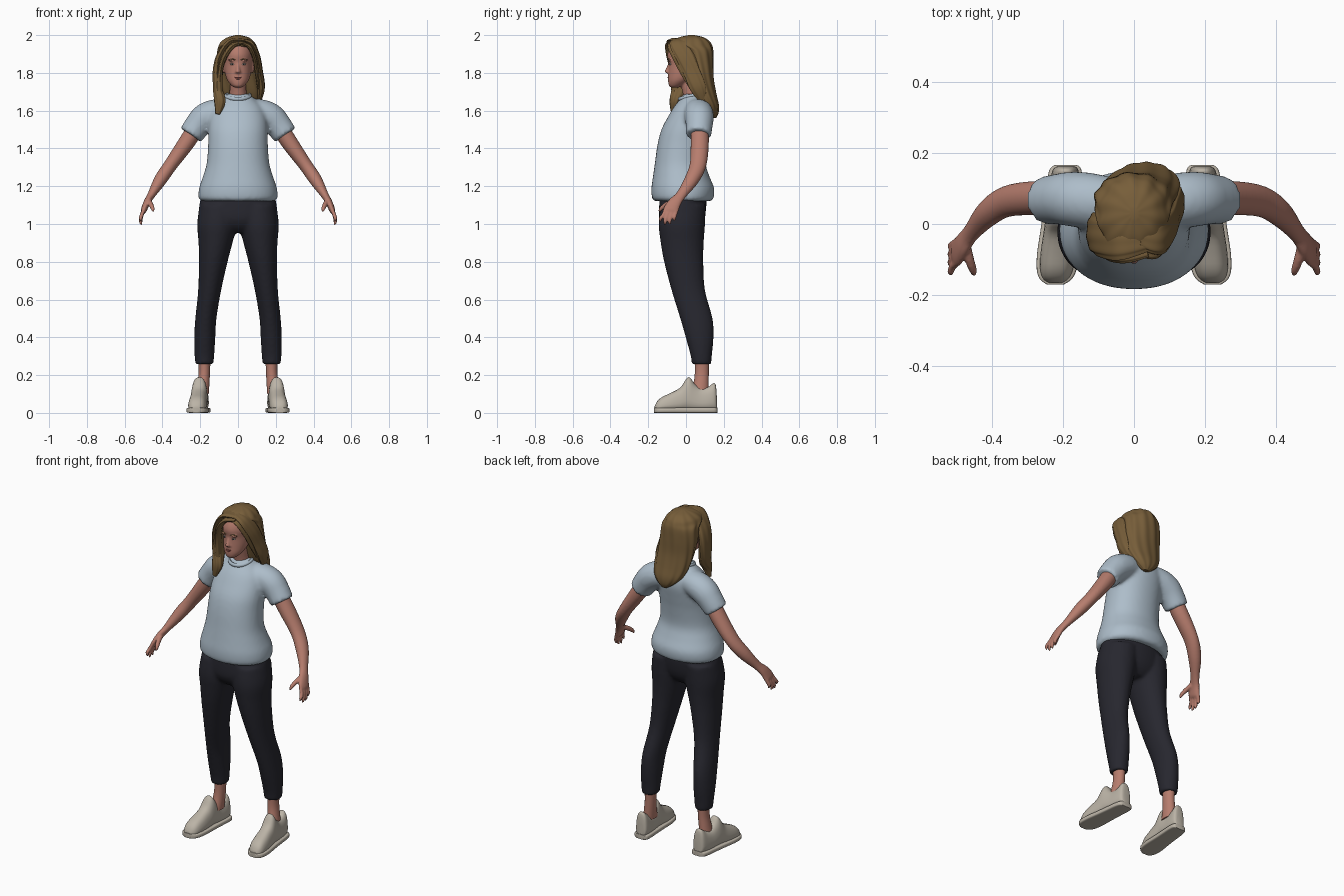
import bpy, bmesh, math
from mathutils import Vector, Matrix


def material(name, rgb):
    m = bpy.data.materials.new(name)
    m.diffuse_color = (*rgb, 1)
    return m


SKIN = material("skin", (0.47, 0.205, 0.155))
HAIR = material("brown hair", (0.185, 0.112, 0.042))
SHIRT = material("pale blue cloth", (0.42, 0.51, 0.59))
PANTS = material("dark cloth", (0.020, 0.020, 0.028))
SHOE = material("cream leather", (0.50, 0.455, 0.385))
LIP = material("lip", (0.33, 0.10, 0.085))
EYE = material("eye white", (0.55, 0.48, 0.45))
IRIS = material("iris", (0.05, 0.06, 0.06))


def spline(keys, sub):
    """Catmull-Rom samples through the key tuples."""
    k = [Vector(p) for p in keys]
    out = []
    for i in range(len(k) - 1):
        p0, p1, p2, p3 = k[max(i - 1, 0)], k[i], k[i + 1], k[min(i + 2, len(k) - 1)]
        for s in range(sub):
            t = s / sub
            out.append(0.5 * (2 * p1 + (p2 - p0) * t + (2 * p0 - 5 * p1 + 4 * p2 - p3) * t * t
                              + (3 * p1 - p0 - 3 * p2 + p3) * t ** 3))
    return out + [k[-1]]


def loft(bm, keys, axis=None, s=1, n=28, sub=5, power=2.0, taper=0.0, wave=0.0, lobes=11):
    """Closed tube through keys (x, y, z, a, b); axis fixes the section plane, s mirrors x."""
    pts = spline(keys, sub)
    rings = []
    for i, p in enumerate(pts):
        c = Vector(p[:3])
        if axis == 'z':
            u, v = Vector((1, 0, 0)), Vector((0, 1, 0))
        elif axis == 'y':
            u, v = Vector((1, 0, 0)), Vector((0, 0, 1))
        else:
            t = Vector(pts[min(i + 1, len(pts) - 1)][:3]) - Vector(pts[max(i - 1, 0)][:3])
            t.normalize()
            u = t.cross(Vector((0, 1, 0))).normalized()
            v = u.cross(t)
        ring = []
        for j in range(n):
            th = 2 * math.pi * j / n
            cs, sn = math.cos(th), math.sin(th)
            x = math.copysign(abs(cs) ** (2 / power), cs)
            y = math.copysign(abs(sn) ** (2 / power), sn)
            w = 1 + wave * math.sin(lobes * th + c.z * 14)
            q = c + u * (x * w * max(p[3], .001) * (1 - taper * (y + 1) / 2)) + v * (y * w * max(p[4], .001))
            ring.append(bm.verts.new((q.x * s, q.y, q.z)))
        rings.append(ring)
    for r, q in zip(rings, rings[1:]):
        for j in range(n):
            bm.faces.new((r[j], r[(j + 1) % n], q[(j + 1) % n], q[j]))
    bm.faces.new(rings[0])
    bm.faces.new(rings[-1])


def ball(bm, loc, size):
    bmesh.ops.create_uvsphere(bm, u_segments=20, v_segments=12, radius=1,
                              matrix=Matrix.Translation(loc) @ Matrix.Diagonal((*size, 1)))


def finish(name, bm, mat, voxel=0, relax=3):
    """Turn the shells into an object; voxel fuses them into one skin."""
    bmesh.ops.recalc_face_normals(bm, faces=bm.faces)
    me = bpy.data.meshes.new(name)
    bm.to_mesh(me)
    bm.free()
    me.materials.append(mat)
    ob = bpy.data.objects.new(name, me)
    bpy.context.collection.objects.link(ob)
    bpy.ops.object.select_all(action='DESELECT')
    bpy.context.view_layer.objects.active = ob
    ob.select_set(True)
    bpy.ops.object.shade_smooth_by_angle(angle=math.radians(50))
    if voxel:
        r = ob.modifiers.new("fuse", 'REMESH')
        r.mode, r.voxel_size, r.use_smooth_shade = 'VOXEL', voxel, True
        m = ob.modifiers.new("relax", 'SMOOTH')
        m.factor, m.iterations = 0.5, relax
    return ob


# Shirt: torso with two short sleeves
bm = bmesh.new()
loft(bm, [(0, -.017, 1.122, .195, .15), (0, -.017, 1.138, .209, .163), (0, -.017, 1.19, .206, .166),
          (0, -.025, 1.25, .186, .15), (0, -.03, 1.32, .166, .135), (0, -.018, 1.42, .158, .133),
          (0, 0, 1.5, .157, .13), (0, .024, 1.57, .15, .118), (0, .036, 1.62, .13, .1),
          (0, .038, 1.66, .09, .07), (0, .038, 1.69, .058, .05)], 'z', n=48, power=2.15)
for s in (1, -1):
    loft(bm, [(.04, .055, 1.605, .06, .07), (.12, .065, 1.588, .073, .078), (.175, .07, 1.562, .076, .077),
              (.215, .07, 1.52, .07, .071), (.25, .066, 1.47, .066, .067)], s=s)
finish("shirt", bm, SHIRT, .011, 5)

# Collar, hem and sleeve bands
bm = bmesh.new()
for i in range(40):
    a, b = (2 * math.pi * k / 40 for k in (i, i + 1))
    ring = []
    for th in (a, b):
        c = Vector((.064 * math.cos(th), .03 + .064 * math.sin(th), 1.678 + .016 * math.sin(th)))
        out = Vector((math.cos(th), math.sin(th), 0))
        ring.append([bm.verts.new(c + out * .009 * math.cos(k * math.pi / 4)
                                  + Vector((0, 0, .011 * math.sin(k * math.pi / 4)))) for k in range(8)])
    for k in range(8):
        bm.faces.new((ring[0][k], ring[0][(k + 1) % 8], ring[1][(k + 1) % 8], ring[1][k]))
bmesh.ops.remove_doubles(bm, verts=bm.verts, dist=.0005)
finish("collar", bm, SHIRT)

# Trousers: hips with two tapered legs
bm = bmesh.new()
loft(bm, [(0, -.015, 1.16, .19, .12), (0, -.017, 1.1, .205, .125), (0, -.022, 1.03, .207, .12),
          (0, -.022, .985, .17, .1), (0, -.02, .955, .09, .07)], 'z', n=40)
for s in (1, -1):
    loft(bm, [(.1, -.015, 1.1, .103, .12), (.11, -.022, 1.0, .106, .123), (.119, -.02, .9, .09, .114),
              (.131, -.012, .8, .076, .104), (.15, .012, .65, .061, .089), (.17, .055, .5, .056, .086),
              (.176, .072, .4, .056, .074), (.178, .081, .3, .052, .056), (.178, .082, .258, .047, .052)], 'z', s=s)
finish("trousers", bm, PANTS, .01, 4)

for s, side in ((1, "left"), (-1, "right")):
    # Ankle
    bm = bmesh.new()
    loft(bm, [(.178, .084, .3, .033, .04), (.178, .084, .22, .03, .037), (.183, .08, .16, .032, .04),
              (.19, .07, .1, .035, .05)], 'z', s=s)
    finish(side + "_ankle", bm, SKIN)

    # Shoe upper: (y, top height, half width) along the foot, plus a flat sole
    prof = [(.163, .09, .025), (.158, .145, .036), (.145, .157, .043), (.115, .136, .047), (.075, .132, .048),
            (.045, .155, .049), (.02, .188, .05), (0, .178, .051), (-.03, .134, .053), (-.08, .106, .056),
            (-.125, .085, .053), (-.152, .062, .042), (-.166, .035, .022)]
    bm = bmesh.new()
    cx = lambda y: .206 - .09 * y
    loft(bm, [(cx(y), y, h / 2 + .006, w, h / 2 - .006) for y, h, w in prof], 'y', s, sub=3, power=2.7, taper=.32)
    finish(side + "_shoe", bm, SHOE)
    bm = bmesh.new()
    loft(bm, [(cx(y), y * 1.02, .014, w + .003, .014) for y, h, w in prof], 'y', s, sub=3, power=5)
    finish(side + "_sole", bm, SHOE)

    # Arm with palm, fingers and thumb
    bm = bmesh.new()
    loft(bm, [(.2, .07, 1.545, .045, .045), (.27, .073, 1.435, .044, .048), (.355, .064, 1.315, .036, .044),
              (.41, .03, 1.235, .034, .038), (.458, -.025, 1.155, .021, .027), (.482, -.058, 1.115, .018, .034),
              (.498, -.08, 1.075, .016, .04), (.503, -.085, 1.06, .011, .034)], s=s)
    for i, tip in enumerate((1.012, .995, .997, 1.015)):
        y = -.113 + i * .0205
        yt = y - .022 + i * .004
        loft(bm, [(.492, y + .008, 1.09, .01, .011), (.509, y - .006, 1.05, .0105, .0105),
                  (.515, yt, tip + .018, .0095, .0095), (.51, yt, tip, .005, .005)], s=s, n=12)
    loft(bm, [(.472, -.055, 1.125, .012, .014), (.462, -.1, 1.105, .013, .014), (.452, -.13, 1.083, .011, .011),
              (.449, -.142, 1.065, .006, .006)], s=s, n=12)
    finish(side + "_arm", bm, SKIN, .0055, 2)

# Head with neck, nose, brow and ears
bm = bmesh.new()
loft(bm, [(0, .04, 1.62, .055, .05), (0, .035, 1.68, .046, .05), (0, .022, 1.74, .043, .05),
          (0, .015, 1.8, .043, .05)], 'z')
loft(bm, [(0, -.06, 1.722, .016, .016), (0, -.054, 1.732, .034, .036), (0, -.035, 1.76, .056, .06),
          (0, -.01, 1.8, .069, .084), (0, .008, 1.85, .075, .101), (0, .01, 1.9, .078, .108),
          (0, .015, 1.95, .066, .09), (0, .015, 1.98, .03, .045)], 'z', n=40)
loft(bm, [(0, -.086, 1.852, .007, .008), (0, -.094, 1.825, .009, .011), (0, -.1, 1.806, .013, .013),
          (0, -.09, 1.796, .009, .008)], 'z', n=16)
for s in (1, -1):
    ball(bm, (s * .011, -.091, 1.803), (.008, .009, .006))
    ball(bm, (s * .03, -.086, 1.866), (.022, .009, .006))
    ball(bm, (s * .078, .012, 1.83), (.01, .018, .03))
ball(bm, (0, -.083, 1.773), (.024, .012, .012))
finish("head", bm, SKIN, .0055, 2)

# Facial details
bm = bmesh.new()
ball(bm, (0, -.0925, 1.776), (.019, .005, .0035))
ball(bm, (0, -.0915, 1.769), (.016, .005, .004))
finish("lips", bm, LIP)
for name, y, size, mat in (("eyes", -.0835, (.013, .006, .0055), EYE), ("irises", -.0865, (.005, .005, .0048), IRIS)):
    bm = bmesh.new()
    for s in (1, -1):
        ball(bm, (s * .03, y, 1.846), size)
    finish(name, bm, mat)
bm = bmesh.new()
for s in (1, -1):
    loft(bm, [(.015, -.094, 1.868, .002, .003), (.032, -.092, 1.874, .003, .004), (.05, -.081, 1.868, .001, .002)],
         s=s, n=8)
finish("eyebrows", bm, HAIR)

# Hair: rippled cap flowing into the back length
bm = bmesh.new()
loft(bm, [(0, .03, 2.0, .012, .015), (0, .028, 1.988, .055, .065), (-.003, .025, 1.968, .083, .097),
          (-.003, .024, 1.945, .098, .112), (-.003, .055, 1.915, .107, .088), (0, .067, 1.85, .112, .078),
          (.01, .08, 1.77, .113, .067), (.022, .1, 1.69, .108, .06), (.03, .125, 1.63, .088, .048),
          (.035, .14, 1.59, .055, .032), (.04, .148, 1.562, .018, .012)], 'z', n=88, wave=.028)
finish("back_hair", bm, HAIR)

# Locks sweeping from the parting down both sides
LOCKS = [
    ("front_lock", [(.04, -.04, 1.97, .01, .035), (-.04, -.045, 1.967, .014, .055), (-.093, -.035, 1.9, .016, .056),
                    (-.112, -.025, 1.82, .02, .056), (-.108, -.03, 1.72, .024, .048),
                    (-.096, -.06, 1.65, .03, .028), (-.108, -.07, 1.582, .012, .008)]),
    ("fringe_long", [(.038, -.075, 1.96, .007, .018), (-.02, -.085, 1.948, .012, .024), (-.066, -.078, 1.895, .014, .026),
                     (-.092, -.06, 1.82, .014, .026), (-.1, -.055, 1.72, .018, .024), (-.085, -.06, 1.64, .008, .01)]),
    ("side_lock", [(.02, -.03, 1.975, .01, .035), (.07, -.035, 1.955, .013, .05), (.101, -.005, 1.89, .015, .048),
                   (.114, .03, 1.81, .017, .045), (.123, .065, 1.72, .019, .042), (.11, .095, 1.64, .008, .015)]),
    ("fringe_short", [(.022, -.076, 1.956, .007, .018), (.06, -.074, 1.938, .011, .023), (.087, -.046, 1.88, .011, .024),
                      (.1, -.006, 1.8, .011, .022), (.108, .03, 1.72, .006, .012)]),
]
for name, keys in LOCKS:
    bm = bmesh.new()
    loft(bm, keys, n=48, sub=7, wave=.05, lobes=8)
    finish(name, bm, HAIR)
